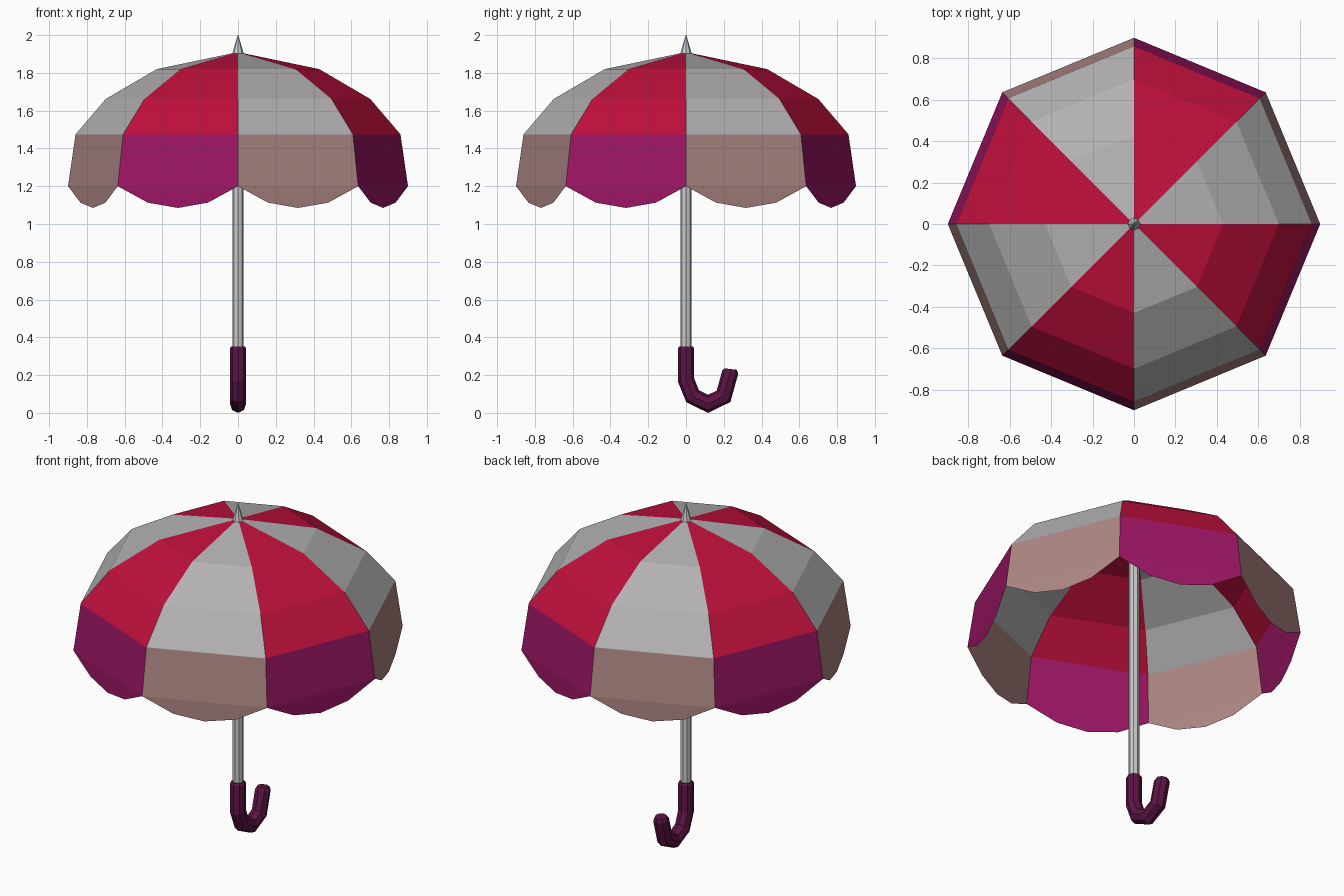
import bpy, bmesh
from math import sin, cos, pi
from mathutils import Vector

if "Cube" in bpy.data.objects:
    bpy.data.objects.remove(bpy.data.objects["Cube"])


def material(name, rgb):
    m = bpy.data.materials.new(name)
    m.diffuse_color = (*rgb, 1)
    m.use_nodes = True
    m.node_tree.nodes["Principled BSDF"].inputs["Base Color"].default_value = m.diffuse_color
    return m


def finish(bm, name, mats=()):
    me = bpy.data.meshes.new(name)
    bm.to_mesh(me)
    bm.free()
    for m in mats:
        me.materials.append(m)
    ob = bpy.data.objects.new(name, me)
    bpy.context.collection.objects.link(ob)
    return ob


def tube(name, path, mats=(), sides=8):
    """Sweep a low-poly ring along (y, z, half width) points, mitred at bends."""
    bm = bmesh.new()
    pts = [Vector((0, y, z)) for y, z, r in path]
    side = Vector((1, 0, 0))
    rings = []
    for i, p in enumerate(pts):
        dirs = []
        if i > 0:
            dirs.append((p - pts[i - 1]).normalized())
        if i < len(pts) - 1:
            dirs.append((pts[i + 1] - p).normalized())
        t = sum(dirs, Vector()).normalized()
        n = t.cross(side) / max(0.5, t.dot(dirs[0]))
        r = path[i][2]
        rings.append([bm.verts.new(p + r * (side * cos(2 * pi * k / sides) + n * sin(2 * pi * k / sides)))
                      for k in range(sides)])
    for a, b in zip(rings, rings[1:]):
        for k in range(sides):
            j = (k + 1) % sides
            bm.faces.new((a[k], a[j], b[j], b[k]))
    bm.faces.new(rings[0])
    bm.faces.new(rings[-1])
    bmesh.ops.recalc_face_normals(bm, faces=bm.faces)
    return finish(bm, name, mats)


red = material("red_cloth", (0.52, 0.005, 0.045))
red_edge = material("red_cloth_edge", (0.34, 0.008, 0.13))
pale = material("pale_cloth", (0.45, 0.44, 0.44))
pale_edge = material("pale_cloth_edge", (0.42, 0.24, 0.23))
plum = material("plum_handle", (0.11, 0.007, 0.06))

# Canopy: eight flat-sided panels with scalloped hems
profile = [(0.43, 1.82), (0.70, 1.662), (0.86, 1.475), (0.90, 1.20)]
bm = bmesh.new()
apex = bm.verts.new((0, 0, 1.91))
ribs = [[bm.verts.new((r * cos(i * pi / 4), r * sin(i * pi / 4), z)) for r, z in profile]
        for i in range(8)]
for i in range(8):
    a, b = ribs[i], ribs[(i + 1) % 8]
    base = 0 if i % 2 else 2
    bm.faces.new((apex, a[0], b[0])).material_index = base
    for k in range(2):
        bm.faces.new((a[k], a[k + 1], b[k + 1], b[k])).material_index = base
    hem = []
    for t, drop in ((0.25, 0.087), (0.5, 0.115), (0.75, 0.087)):
        co = a[3].co.lerp(b[3].co, t)
        co.z -= drop
        hem.append(bm.verts.new(co))
    bm.faces.new((a[2], a[3], b[3], b[2])).material_index = base + 1
    bm.faces.new((a[3], *hem, b[3])).material_index = base + 1
finish(bm, "canopy", (red, red_edge, pale, pale_edge))

# Shaft and pointed tip
tube("shaft", [(0, 0.33, 0.029), (0, 1.90, 0.029)])
tube("tip", [(0, 1.895, 0.032), (0, 2.0, 0.002)])

# Hooked handle with chamfered ends
tube("handle", [(0, 0.352, 0.036), (0, 0.342, 0.043), (0, 0.175, 0.043),
                (0.035, 0.088, 0.043), (0.117, 0.048, 0.043), (0.199, 0.088, 0.043),
                (0.234, 0.215, 0.043), (0.236, 0.232, 0.034)], (plum,))
